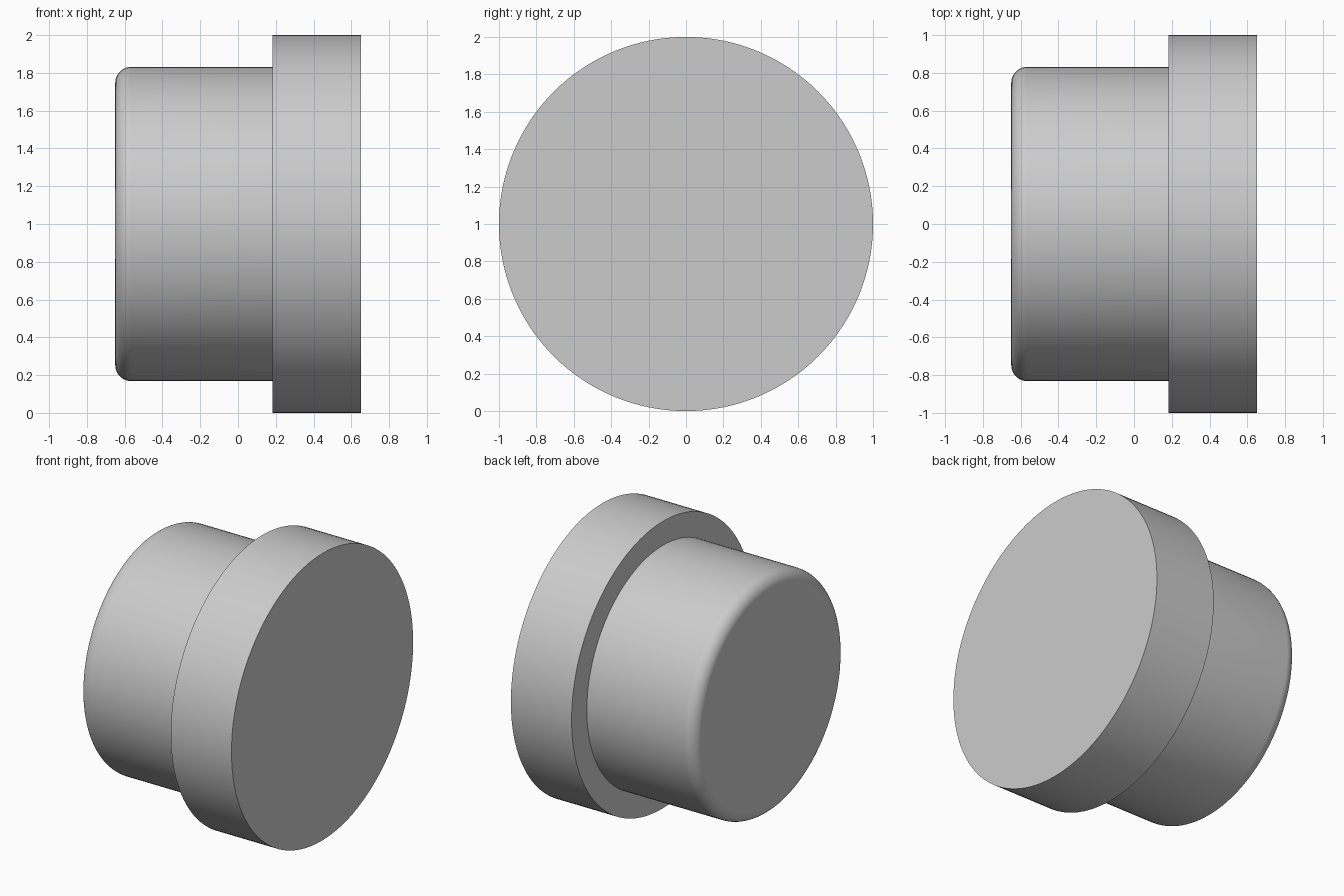
import bpy
import bmesh
from math import sin, cos, pi
from mathutils import Matrix

cube = bpy.data.objects.get("Cube")
if cube:
    bpy.data.objects.remove(cube, do_unlink=True)

SEGMENTS = 128

grey = bpy.data.materials.new("plain grey")
grey.use_nodes = True
colour = (0.6, 0.6, 0.6, 1)
grey.diffuse_color = colour
grey.node_tree.nodes["Principled BSDF"].inputs["Base Color"].default_value = colour


def turned_part(name, profile):
    """Spin (x, radius) points about the x axis, with flat disc ends."""
    bm = bmesh.new()
    rings = []
    for x, r in profile:
        ring = bmesh.ops.create_circle(
            bm, segments=SEGMENTS, radius=r,
            matrix=Matrix.Translation((x, 0, 1)) @ Matrix.Rotation(pi / 2, 4, 'Y'))
        rings.append(ring["verts"])
    for a, b in zip(rings, rings[1:]):
        for i in range(SEGMENTS):
            j = (i + 1) % SEGMENTS
            bm.faces.new((a[i], a[j], b[j], b[i]))
    for ring in (rings[0], rings[-1]):
        bm.faces.new(ring)
    bmesh.ops.recalc_face_normals(bm, faces=bm.faces)
    mesh = bpy.data.meshes.new(name)
    bm.to_mesh(mesh)
    bm.free()
    mesh.materials.append(grey)
    obj = bpy.data.objects.new(name, mesh)
    bpy.context.collection.objects.link(obj)
    bpy.ops.object.select_all(action='DESELECT')
    obj.select_set(True)
    bpy.context.view_layer.objects.active = obj
    bpy.ops.object.shade_smooth_by_angle(angle=pi / 6)
    return obj


# Plug body and wide head, one solid with a rounded nose
LEFT, STEP, RIGHT = -0.65, 0.182, 0.65
BODY, HEAD, FILLET, STEPS = 0.832, 1.0, 0.085, 10
angles = [pi / 2 * k / STEPS for k in range(STEPS + 1)]
nose = [(LEFT + FILLET * (1 - sin(a)), BODY - FILLET * (1 - cos(a)))
        for a in reversed(angles)]
turned_part("flanged_plug", nose + [(STEP, BODY), (STEP, HEAD), (RIGHT, HEAD)])
